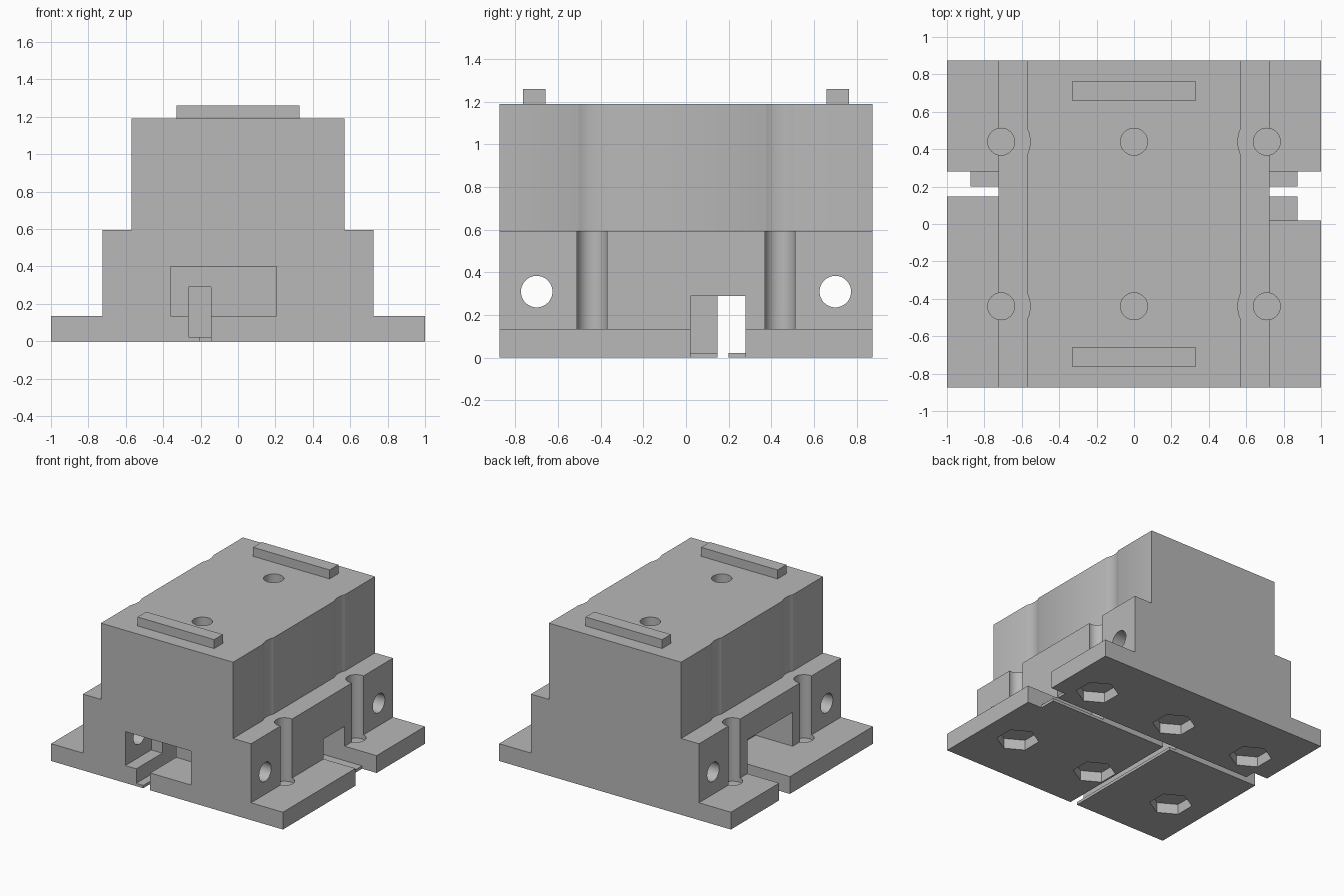
import bpy, bmesh, math

old = bpy.data.objects.get("Cube")
if old:
    bpy.data.objects.remove(old, do_unlink=True)

grey = bpy.data.materials.new("plain_grey")
grey.use_nodes = True
colour = (0.48, 0.48, 0.48, 1)
grey.diffuse_color = colour
grey.node_tree.nodes["Principled BSDF"].inputs["Base Color"].default_value = colour


def prism(name, outline, axis, lo, hi):
    """Extrude a closed outline along x, y or z."""
    place = {"x": lambda a, b, t: (t, a, b),
             "y": lambda a, b, t: (a, t, b),
             "z": lambda a, b, t: (a, b, t)}[axis]
    bm = bmesh.new()
    face = bm.faces.new([bm.verts.new(place(a, b, lo)) for a, b in outline])
    grown = bmesh.ops.extrude_face_region(bm, geom=[face])["geom"]
    for v in grown:
        if isinstance(v, bmesh.types.BMVert):
            v.co["xyz".index(axis)] = hi
    bmesh.ops.recalc_face_normals(bm, faces=bm.faces)
    mesh = bpy.data.meshes.new(name)
    bm.to_mesh(mesh)
    bm.free()
    mesh.materials.append(grey)
    obj = bpy.data.objects.new(name, mesh)
    bpy.context.collection.objects.link(obj)
    return obj


def box(name, x, y, z):
    return prism(name, [(x[0], y[0]), (x[1], y[0]), (x[1], y[1]), (x[0], y[1])], "z", *z)


def ring(a, b, r, sides, turn=0):
    return [(a + r * math.cos(turn + math.tau * i / sides),
             b + r * math.sin(turn + math.tau * i / sides)) for i in range(sides)]


def cut(target, cutter):
    cutter.hide_render = True
    mod = target.modifiers.new("cut", "BOOLEAN")
    mod.operation = "DIFFERENCE"
    mod.solver = "EXACT"
    mod.object = cutter
    bpy.context.view_layer.objects.active = target
    bpy.ops.object.modifier_apply(modifier=mod.name)
    bpy.data.objects.remove(cutter, do_unlink=True)


# Stepped body
half = [(1, 0), (1, 0.135), (0.725, 0.135), (0.725, 0.595), (0.57, 0.595), (0.57, 1.19)]
body = prism("body", half + [(-x, z) for x, z in reversed(half)], "y", -0.875, 0.875)

# Vertical screw holes, driver clearance and hexagonal nut pockets
for y in (-0.44, 0.44):
    for x in (-0.71, 0, 0.71):
        cut(body, prism("screw_hole", ring(x, y, 0.072, 48), "z", 0.1, 1.4))
        cut(body, prism("nut_pocket", ring(x, y, 0.152, 6, math.pi / 2), "z", -0.1, 0.08))
        if x:
            cut(body, prism("driver_clearance", ring(x, y, 0.155, 64), "z", 0.595, 1.4))

# Cross holes running side to side
for y in (-0.7, 0.7):
    cut(body, prism("cross_hole", ring(y, 0.31, 0.074, 48), "x", -1.2, 1.2))

# Socket pockets, cable channels, end notches and slits in the thin floor
for x, y, z in [
    ((-0.36, 0.205), (-1.1, -0.555), (0.135, 0.4)),
    ((-1.1, -0.405), (-0.28, 0.28), (0.135, 0.4)),
    ((-1.1, 1.1), (0.148, 0.28), (0.022, 0.29)),
    ((0.405, 1.1), (0.02, 0.28), (0.022, 0.29)),
    ((-0.265, -0.145), (-1.1, 0.2), (0.022, 0.29)),
    ((0.875, 1.1), (0.02, 0.28), (-0.1, 0.2)),
    ((-1.1, -0.875), (0.148, 0.28), (-0.1, 0.2)),
    ((-1.1, 1.1), (0.148, 0.2), (-0.1, 0.1)),
    ((-0.205, -0.145), (-1.1, 0.18), (-0.1, 0.1)),
]:
    cut(body, box("channel", x, y, z))

# Locating ridges on the top
box("front_ridge", (-0.33, 0.33), (-0.765, -0.658), (1.19, 1.26))
box("back_ridge", (-0.33, 0.33), (0.658, 0.765), (1.19, 1.26))

# Smooth the round walls, keep the edges crisp
bpy.ops.object.select_all(action="DESELECT")
body.select_set(True)
bpy.context.view_layer.objects.active = body
bpy.ops.object.shade_smooth_by_angle(angle=math.radians(30))
